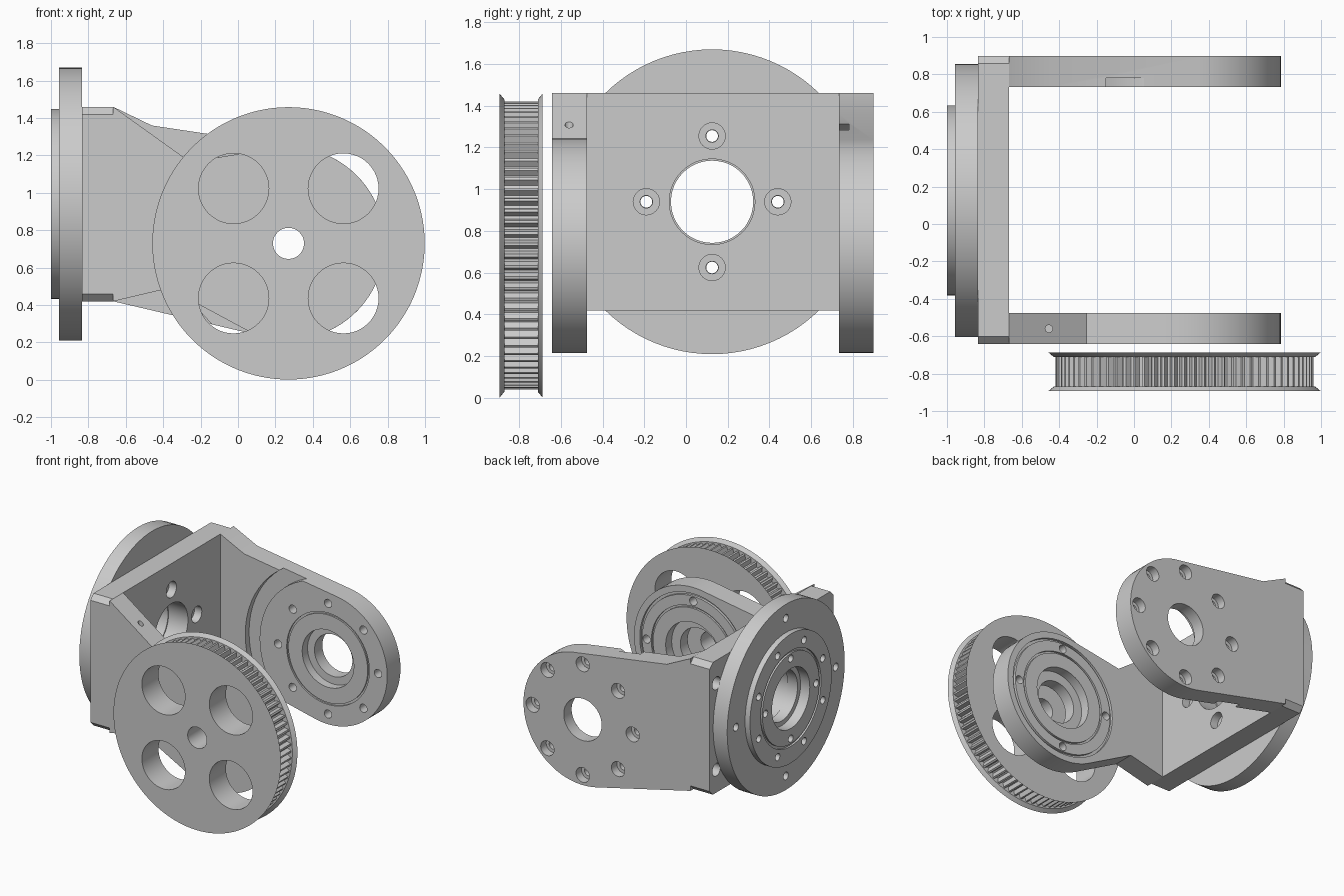
import bpy, bmesh
from math import pi, cos, sin, radians

if "Cube" in bpy.data.objects:
    bpy.data.objects.remove(bpy.data.objects["Cube"])

def place(axis, u, v, w):
    return (u, w, v) if axis == 'y' else (w, u, v)

def loft(name, axis, rings, closed=False):
    """rings: list of (w, [(u, v), ...]) joined one after another."""
    bm = bmesh.new()
    loops = [[bm.verts.new(place(axis, u, v, w)) for u, v in pts] for w, pts in rings]
    n = len(loops[0])
    pairs = list(zip(loops, loops[1:]))
    if closed:
        pairs.append((loops[-1], loops[0]))
    else:
        bm.faces.new(loops[0])
        bm.faces.new(loops[-1])
    for a, b in pairs:
        for i in range(n):
            j = (i + 1) % n
            bm.faces.new((a[i], a[j], b[j], b[i]))
    bmesh.ops.recalc_face_normals(bm, faces=bm.faces)
    me = bpy.data.meshes.new(name)
    bm.to_mesh(me)
    bm.free()
    ob = bpy.data.objects.new(name, me)
    bpy.context.collection.objects.link(ob)
    return ob

def circle(c, r, n=64, a0=0.0, a1=2 * pi):
    full = abs(a1 - a0 - 2 * pi) < 1e-6
    k = n if full else n - 1
    return [(c[0] + r * cos(a0 + (a1 - a0) * i / k), c[1] + r * sin(a0 + (a1 - a0) * i / k))
            for i in range(n)]

def cyl(name, axis, c, r, w0, w1, n=64):
    return loft(name, axis, [(w0, circle(c, r, n)), (w1, circle(c, r, n))])

def cut(ob, cutter):
    cutter.hide_render = True
    m = ob.modifiers.new("cut", 'BOOLEAN')
    m.operation, m.solver, m.object = 'DIFFERENCE', 'EXACT', cutter
    bpy.context.view_layer.objects.active = ob
    bpy.ops.object.modifier_apply(modifier=m.name)
    bpy.data.objects.remove(cutter)

def hole(ob, axis, c, r, w0, w1, n=48):
    cut(ob, cyl("cutter", axis, c, r, w0, w1, n))

def groove(ob, axis, c, r0, r1, w0, w1):
    cut(ob, loft("cutter", axis, [(w0, circle(c, r0)), (w0, circle(c, r1)),
                                  (w1, circle(c, r1)), (w1, circle(c, r0))], True))

def around(c, r, n, start=0.0):
    return circle(c, r, n, start, start + 2 * pi)

P = (0.27, 0.73)    # pivot axis of arms and pulley (x, z)
D = (0.125, 0.94)   # axis of the mounting disc (y, z)

# toothed pulley with flared flanges
T = 80
N = T * 4
teeth = [(P[0] + r * cos(2 * pi * i / N), P[1] + r * sin(2 * pi * i / N))
         for i in range(N) for r in [(0.69, 0.69, 0.658, 0.658)[i % 4]]]
rim, lip = circle(P, 0.728, N), circle(P, 0.70, N)
pulley = loft("pulley", 'y', [(-0.893, rim), (-0.87, lip), (-0.87, teeth),
                              (-0.71, teeth), (-0.71, lip), (-0.687, rim)])
hole(pulley, 'y', P, 0.083, -1, -0.6)
for c in around(P, 0.415, 4, pi / 4):
    hole(pulley, 'y', c, 0.188, -1, -0.6)

# back plate with chamfered corners
y0, y1, z0, z1, k = -0.642, 0.898, 0.42, 1.46, 0.04
plate = loft("back_plate", 'x', [(w, [
    (y0 + k, z0), (y1 - k, z0), (y1, z0 + k), (y1, z1 - k),
    (y1 - k, z1), (y0 + k, z1), (y0, z1 - k), (y0, z0 + k)]) for w in (-0.835, -0.667)])
hole(plate, 'x', D, 0.205, -0.9, -0.6)
for c in around(D, 0.315, 4):
    hole(plate, 'x', c, 0.03, -0.9, -0.6, 24)
    hole(plate, 'x', c, 0.063, -0.73, -0.6, 24)
for z in (0.6, 1.28):
    for y in (-0.56, 0.815):
        hole(plate, 'x', (y, z), 0.05, -0.9, -0.76, 24)

# stepped mounting disc
big, small = circle(D, 0.73, 96), circle(D, 0.508, 96)
disc = loft("mounting_disc", 'x', [(-0.835, big), (-0.957, big), (-0.957, small), (-1.0, small)])
hole(disc, 'x', D, 0.197, -1.1, -0.7)
hole(disc, 'x', D, 0.235, -1.1, -0.92)
groove(disc, 'x', D, 0.355, 0.375, -1.1, -0.985)
for c in around(D, 0.315, 4):
    hole(disc, 'x', c, 0.028, -1.1, -0.7, 24)
for c in around(D, 0.43, 8, pi / 8):
    hole(disc, 'x', c, 0.028, -1.1, -0.92, 24)
for c in around(D, 0.62, 4):
    hole(disc, 'x', c, 0.03, -1.1, -0.88, 24)

# arm outlines: tapered neck blending into the round end
def arm(name, top, bottom, a_top, a_bot, w0, w1):
    pts = top + circle(P, 0.515, 48, radians(a_top), radians(a_bot)) + bottom
    return loft(name, 'y', [(w0, pts), (w1, pts)])

# rear arm
rear = arm("rear_arm", [(-0.667, 1.46), (-0.46, 1.36)], [(-0.667, 0.42)],
           80, -103, 0.733, 0.898)
hole(rear, 'y', P, 0.165, 0.6, 1)
hole(rear, 'y', P, 0.225, 0.6, 0.80)
groove(rear, 'y', P, 0.595, 0.72, 0.7, 0.78)
groove(rear, 'y', P, 0.345, 0.36, 0.7, 0.745)
for c in around(P, 0.435, 8):
    hole(rear, 'y', c, 0.032, 0.6, 1, 24)
    hole(rear, 'y', c, 0.058, 0.83, 1, 24)

# front arm
front = arm("front_arm", [(-0.667, 1.46), (-0.255, 1.165)], [(-0.37, 0.49), (-0.667, 0.42)],
            101, -118, -0.642, -0.475)
hole(front, 'y', P, 0.165, -0.7, -0.4)
hole(front, 'y', P, 0.24, -0.55, -0.4)
groove(front, 'y', P, 0.445, 0.465, -0.495, -0.4)
groove(front, 'y', P, 0.35, 0.365, -0.49, -0.4)
for c in around(P, 0.405, 4):
    hole(front, 'y', c, 0.032, -0.7, -0.4, 24)
# small drilled hole in the sloped top edge
drill = loft("cutter", 'y', [(0, circle((0, 0), 0.02, 16)), (0.3, circle((0, 0), 0.02, 16))])
drill.rotation_euler.x = pi / 2
drill.location = (-0.455, -0.56, 1.2)
bpy.context.view_layer.update()
cut(front, drill)

# smooth curved walls, crisp edges
for ob in (plate, disc, rear, front, pulley):
    bpy.ops.object.select_all(action='DESELECT')
    ob.select_set(True)
    bpy.context.view_layer.objects.active = ob
    bpy.ops.object.shade_smooth_by_angle(angle=radians(20))
